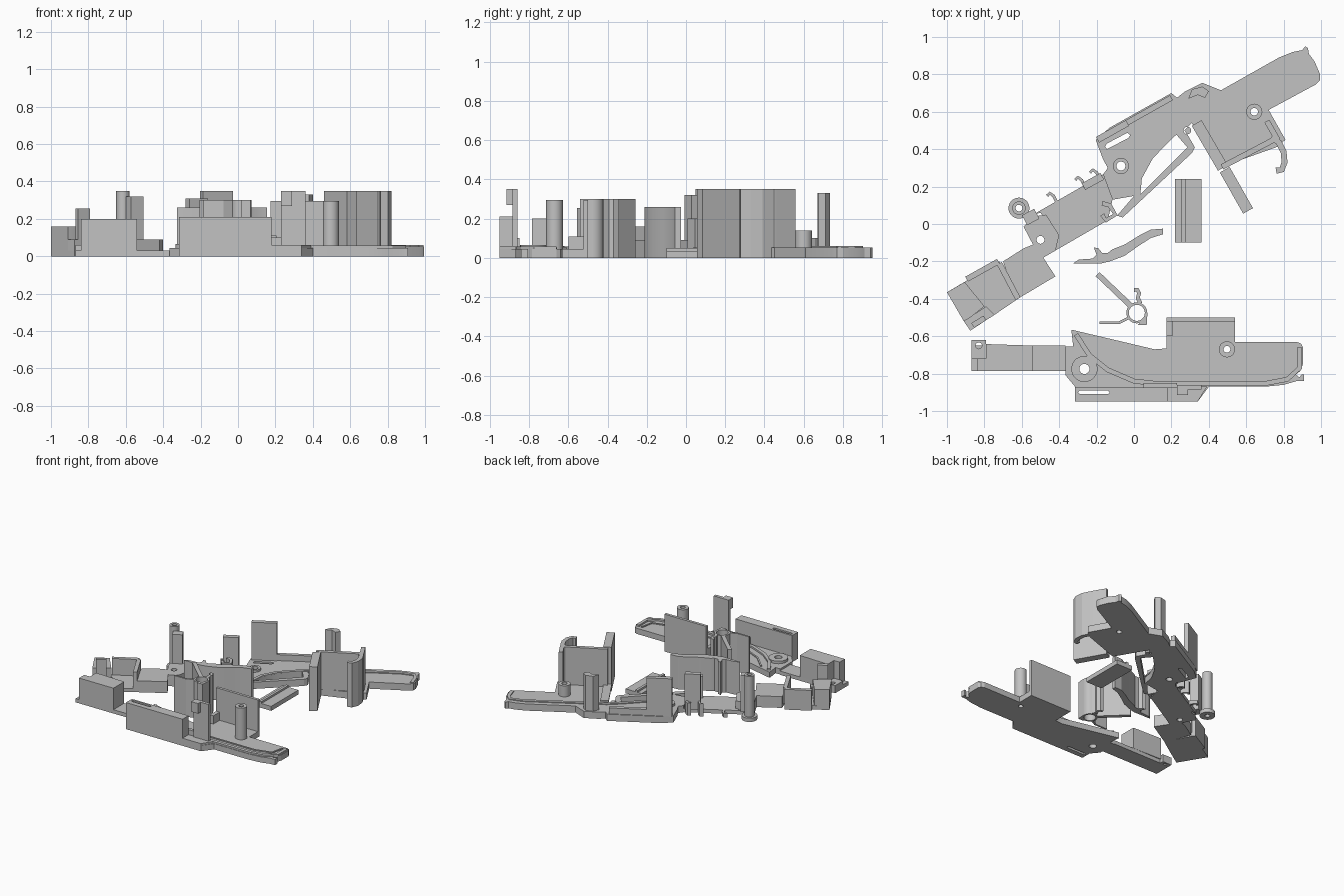
import bpy, math

grey = bpy.data.materials.new("plain grey")
grey.diffuse_color = (0.54, 0.54, 0.54, 1)


def circle(c, r, n=28):
    return [(c[0] + r * math.cos(2 * math.pi * i / n), c[1] + r * math.sin(2 * math.pi * i / n)) for i in range(n)]


def prism(name, outline, z0, z1, holes=()):
    """Extrude a flat outline, with holes, from z0 to z1."""
    cu = bpy.data.curves.new(name, 'CURVE')
    cu.dimensions, cu.fill_mode, cu.extrude = '2D', 'BOTH', (z1 - z0) / 2
    for loop in (outline, *holes):
        s = cu.splines.new('POLY')
        s.points.add(len(loop) - 1)
        for p, (x, y) in zip(s.points, loop):
            p.co = (x, y, 0, 1)
        s.use_cyclic_u, s.use_smooth = True, False
    tmp = bpy.data.objects.new(name + "_curve", cu)
    bpy.context.collection.objects.link(tmp)
    bpy.context.view_layer.update()
    me = bpy.data.meshes.new_from_object(tmp.evaluated_get(bpy.context.evaluated_depsgraph_get()))
    bpy.data.objects.remove(tmp)
    me.materials.clear()
    me.materials.append(grey)
    for v in me.vertices:
        v.co.z += (z0 + z1) / 2
    ob = bpy.data.objects.new(name, me)
    bpy.context.collection.objects.link(ob)
    return ob


def strip(name, path, w, z0, z1):
    """Wall following a path, w wide."""
    left, right = [], []
    for i, p in enumerate(path):
        a, b = path[max(i - 1, 0)], path[min(i + 1, len(path) - 1)]
        d = math.hypot(b[0] - a[0], b[1] - a[1])
        n = (-(b[1] - a[1]) / d * w / 2, (b[0] - a[0]) / d * w / 2)
        left.append((p[0] + n[0], p[1] + n[1]))
        right.append((p[0] - n[0], p[1] - n[1]))
    return prism(name, left + right[::-1], z0, z1)


def bar(name, a, b, w, z0, z1):
    """Straight wall from a to b, w wide."""
    return strip(name, [a, b], w, z0, z1)


def box(name, x0, x1, y0, y1, z0, z1, holes=()):
    return prism(name, [(x0, y0), (x1, y0), (x1, y1), (x0, y1)], z0, z1, holes)


def ring(name, c, r, hole, z0, z1):
    return prism(name, circle(c, r), z0, z1, [circle(c, hole)])


# ---- lower half shell ----
slot_a = [(-.29, -.91), (-.14, -.91), (-.13, -.90), (-.14, -.89), (-.29, -.89), (-.3, -.90)]
pivot_a, post_a = (-.265, -.775), (.497, -.67)
prism("lower_shell_plate", [
    (-.365, -.655), (-.325, -.655), (-.335, -.565), (.11, -.67), (.175, -.665), (.175, -.5), (.54, -.5),
    (.54, -.63), (.87, -.63), (.893, -.64), (.903, -.66), (.903, -.75), (.89, -.785), (.865, -.805),
    (.885, -.82), (.895, -.805), (.91, -.805), (.91, -.84), (.87, -.84), (.8, -.86),
    (.7, -.87), (.4, -.87), (.34, -.95), (-.315, -.95), (-.315, -.87), (-.365, -.81)],
    0, .045, [circle(pivot_a, .027), circle(post_a, .018), slot_a])
box("lower_forend_plate", -.87, -.365, -.785, -.65, 0, .03)
prism("lower_forend_block", [(-.84, -.785), (-.54, -.785), (-.54, -.65), (-.79, -.642), (-.79, -.72), (-.84, -.72)], .03, .2)
box("lower_muzzle_tab", -.87, -.79, -.72, -.62, 0, .06, [circle((-.83, -.65), .017)])
box("lower_rail_block", -.315, .18, -.95, -.875, .045, .21, [slot_a])
prism("lower_rail_tail", [(.18, -.95), (.34, -.95), (.39, -.87), (.18, -.87)], .045, .06)
box("lower_tall_post", .23, .36, -.885, -.86, .045, .35)
box("lower_post_head", .23, .29, -.915, -.885, .27, .35)
box("lower_post_step", .05, .23, -.875, -.85, .045, .1)
ring("lower_pivot_boss", pivot_a, .07, .027, .045, .065)
ring("lower_screw_post", post_a, .043, .018, .045, .295)
box("lower_box_wall", .175, .54, -.522, -.5, .045, .295)
box("lower_box_side", .175, .205, -.6, -.522, .045, .11)
strip("lower_rim", [(-.31, -.59), (-.24, -.7), (-.14, -.78), (0, -.84), (.12, -.853), (.7, -.853),
                    (.82, -.83), (.885, -.77), (.885, -.66)], .026, .045, .058)
strip("lower_inner_rim", [(-.23, -.61), (-.13, -.71), (0, -.77), (.12, -.795), (.7, -.795),
                          (.83, -.76), (.85, -.66)], .012, .045, .052)

# ---- angled half shell ----
slot_b = [(-.155, .415), (-.145, .4), (-.03, .46), (-.02, .475), (-.035, .488), (-.145, .43)]
pivot_b, post_b, front_b = (-.07, .31), (.643, .6), (-.615, .085)
prism("angled_shell_plate", [
    (-.165, .265), (-.14, .3), (-.165, .345), (-.205, .45), (-.13, .515), (.2, .7), (.23, .675), (.275, .71),
    (.365, .755), (.465, .715), (.775, .89), (.85, .92), (.9, .93), (.915, .95), (.93, .94), (.935, .91),
    (.965, .87), (.995, .8), (.995, .77), (.97, .745), (.72, .61), (.81, .45), (.76, .41), (.45, .3), (.31, .54),
    (.27, .5), (.325, .41), (.31, .38), (-.06, .035), (-.09, .045), (.0, .15), (-.115, .13)],
    0, .053, [circle(pivot_b, .024), circle(post_b, .02), slot_b, circle((.285, .5), .02),
              [(.025, .15), (.04, .24), (.1, .35), (.225, .48), (.285, .41)]])
front_hole = circle((-.5, -.085), .021)
prism("angled_barrel", [(-.54, .05), (-.165, .265), (-.115, .13), (-.14, .02), (-.42, -.142), (-.42, -.06), (-.5, .06)], 0, .03)
prism("angled_receiver", [(-.7, -.2), (-.59, -.13), (-.54, -.11), (-.59, -.015), (-.54, .04), (-.47, .05), (-.40, -.06),
                          (-.42, -.142), (-.485, -.18), (-.42, -.28), (-.63, -.405)], 0, .09, [front_hole])
prism("angled_muzzle_plate", [(-1, -.365), (-.72, -.2), (-.62, -.4), (-.745, -.485), (-.875, -.57)], 0, .03)
prism("angled_muzzle_block", [(-1, -.365), (-.905, -.31), (-.80, -.44), (-.875, -.5), (-.91, -.52)], .03, .16)
prism("angled_muzzle_foot", [(-.91, -.52), (-.79, -.44), (-.745, -.485), (-.875, -.57)], .03, .09)
prism("angled_muzzle_pin", [(-.87, -.53), (-.855, -.555), (-.79, -.515), (-.805, -.49)], .03, .255)
bar("angled_muzzle_wall", (-.895, -.295), (-.725, -.2), .03, 0, .16)
bar("angled_muzzle_rib", (-.72, -.21), (-.62, -.4), .03, .03, .16)
ring("angled_front_foot", front_b, .056, .018, 0, .03)
ring("angled_front_post", front_b, .036, .018, .03, .35)
bar("angled_front_tab", (-.585, .02), (-.52, .055), .06, .03, .32)
for i, c in enumerate([(-.44, .15), (-.29, .235), (-.21, .275)]):
    strip("angled_clip_%d" % (i + 1), [(c[0] + .03, c[1] - .04), (c[0] + .01, c[1]), (c[0] - .01, c[1] + .015),
                                      (c[0] - .025, c[1])], .016, 0, .03 if i == 0 else .1)
bar("angled_latch_post", (-.27, .2), (-.17, .255), .04, .03, .31)
strip("angled_hook", [(-.17, .05), (-.15, .02), (-.1, .05), (-.13, .1), (-.17, .11)], .025, 0, .2)
ring("angled_pivot_boss", pivot_b, .043, .024, .05, .07)
bar("angled_rail_wall", (-.195, .45), (-.035, .54), .035, .05, .35)
bar("angled_rail_rib", (-.04, .54), (.2, .675), .03, .05, .1)
prism("angled_tall_post", [(.29, .67), (.31, .72), (.365, .735), (.40, .71), (.38, .675), (.34, .69)], .05, .33)
strip("angled_guard_rim", [(.02, .15), (.03, .25), (.09, .36), (.21, .48), (.3, .56), (.82, .86),
                           (.92, .89), (.955, .85), (.98, .77)], .026, .05, .06)

# ---- grip well on the angled shell ----
bar("grip_left_wall", (.485, .29), (.61, .07), .06, 0, .35)
bar("grip_left_rim", (.335, .54), (.475, .3), .06, .05, .065)
bar("grip_lower_wall", (.47, .305), (.775, .465), .03, .05, .35)
bar("grip_right_wall", (.765, .455), (.71, .55), .03, .05, .35)
strip("grip_hook", [(.735, .465), (.775, .435), (.80, .385), (.805, .33), (.79, .29), (.76, .285)], .032, 0, .35)
ring("grip_boss", post_b, .043, .02, .05, .14)

# ---- loose parts ----
prism("trigger_lever", [
    (-.325, -.21), (-.295, -.19), (-.22, -.185), (-.2, -.165), (-.215, -.125), (-.19, -.13), (-.17, -.155),
    (-.14, -.155), (-.115, -.135), (-.05, -.11), (.03, -.06), (.09, -.03), (.155, -.025), (.155, -.055),
    (.09, -.075), (.02, -.12), (-.05, -.17), (-.13, -.2), (-.18, -.212)], 0, .26)
hub = (.015, -.475)
ring("spring_hub", hub, .056, .043, 0, .3)
bar("spring_arm", (-.195, -.268), (-.02, -.435), .03, 0, .3)
strip("spring_leg", [(-.185, -.528), (-.08, -.528), (-.025, -.5)], .014, 0, .3)
strip("spring_hook", [(.035, -.425), (.02, -.395), (.028, -.37), (.018, -.352), (0, -.352)], .022, 0, .3)
prism("spring_corner", [(.02, -.54), (.068, -.54), (.072, -.475), (.055, -.5)], 0, .3)

# ---- cover slab with a raised ridge ----
box("cover_slab", .22, .36, -.1, .24, 0, .035)
box("cover_ridge", .255, .275, -.1, .24, .035, .05)

# Smooth only the rounded walls
for ob in bpy.context.scene.objects:
    ob.select_set(True)
    bpy.context.view_layer.objects.active = ob
bpy.ops.object.shade_smooth_by_angle(angle=math.radians(20))
